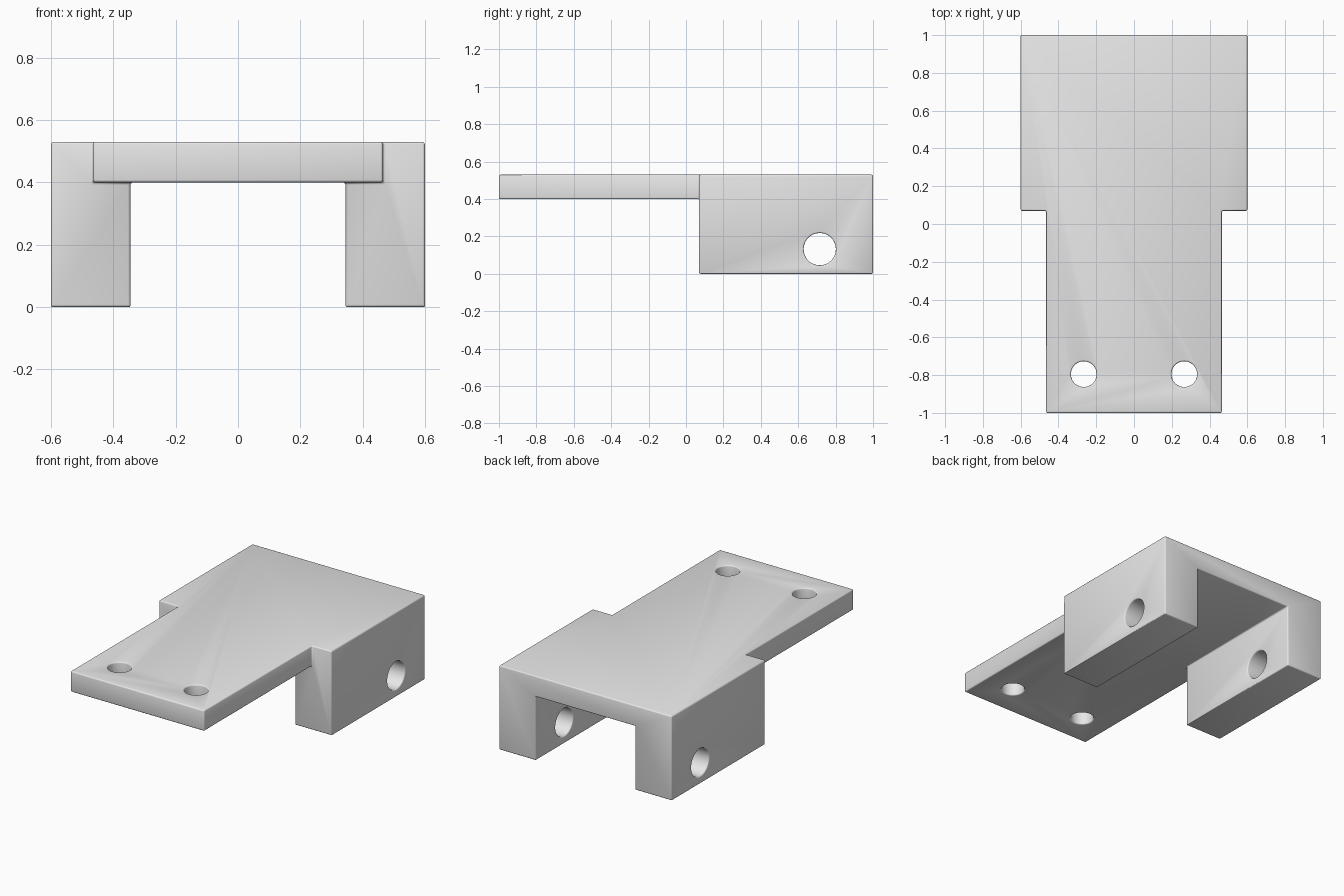
import bpy
import bmesh
from math import radians
from itertools import product

cube = bpy.data.objects.get("Cube")
if cube:
    bpy.data.objects.remove(cube, do_unlink=True)

grey = bpy.data.materials.new("light_grey")
grey.use_nodes = True
grey.diffuse_color = (0.8, 0.8, 0.8, 1)
grey.node_tree.nodes["Principled BSDF"].inputs["Base Color"].default_value = (0.8, 0.8, 0.8, 1)

# Main dimensions
HALF_BODY, HALF_TONGUE, HALF_CHANNEL = 0.6, 0.465, 0.345
STEP_Y, PLATE_Z, TOP_Z = 0.07, 0.4, 0.53
XS = [-HALF_BODY, -HALF_TONGUE, -HALF_CHANNEL, HALF_CHANNEL, HALF_TONGUE, HALF_BODY]
YS = [-1, STEP_Y, 1]
ZS = [0, PLATE_Z, TOP_Z]


def filled(i, j, k):
    """True where the bracket has material in this block of the layout."""
    if not (0 <= i < 5 and 0 <= j < 2 and 0 <= k < 2):
        return False
    x = abs(XS[i] + XS[i + 1]) / 2
    if j == 0:
        return k == 1 and x < HALF_TONGUE
    return k == 1 or x > HALF_CHANNEL


# Bracket: thin tongue in front, channel with two legs behind
bm = bmesh.new()
for cell in product(range(5), range(2), range(2)):
    if not filled(*cell):
        continue
    for axis, side in product(range(3), (0, 1)):
        near = list(cell)
        near[axis] += 2 * side - 1
        if filled(*near):
            continue
        u, v = (axis + 1) % 3, (axis + 2) % 3
        ring = []
        for du, dv in ((0, 0), (1, 0), (1, 1), (0, 1)):
            p = list(cell)
            p[axis] += side
            p[u] += du
            p[v] += dv
            ring.append(bm.verts.new((XS[p[0]], YS[p[1]], ZS[p[2]])))
        bm.faces.new(ring if side else ring[::-1])
bmesh.ops.remove_doubles(bm, verts=bm.verts, dist=0.0001)
bmesh.ops.dissolve_limit(bm, angle_limit=radians(1), verts=bm.verts, edges=bm.edges)
mesh = bpy.data.meshes.new("bracket")
bm.to_mesh(mesh)
bm.free()
bracket = bpy.data.objects.new("bracket", mesh)
bpy.context.collection.objects.link(bracket)
mesh.materials.append(grey)


def drill(name, location, radius, depth, rotation=(0, 0, 0)):
    bpy.ops.mesh.primitive_cylinder_add(vertices=48, radius=radius, depth=depth,
                                        location=location, rotation=rotation)
    cutter = bpy.context.object
    cutter.name = name
    cutter.data.materials.append(grey)
    cutter.hide_render = True
    cutter.hide_set(True)
    cutter.display_type = 'WIRE'
    mod = bracket.modifiers.new(name, 'BOOLEAN')
    mod.operation = 'DIFFERENCE'
    mod.solver = 'EXACT'
    mod.object = cutter
    return cutter


# Two screw holes in the tongue and a pin hole through both legs
cutters = [drill("screw_hole_" + n, (x, -0.795, 0.465), 0.068, 0.4)
           for n, x in (("left", 0.266), ("right", -0.266))]
cutters.append(drill("pin_hole", (0, 0.715, 0.132), 0.086, 1.6, (0, radians(90), 0)))

# Softened edges
bevel = bracket.modifiers.new("soft_edges", 'BEVEL')
bevel.width = 0.008
bevel.segments = 3
bevel.limit_method = 'ANGLE'
bevel.angle_limit = radians(40)
bevel.use_clamp_overlap = False

# Bake the modifiers, remove the cutters, and shade
bpy.context.view_layer.update()
graph = bpy.context.evaluated_depsgraph_get()
final = bpy.data.meshes.new_from_object(bracket.evaluated_get(graph))
bracket.modifiers.clear()
bracket.data = final
for c in cutters:
    bpy.data.objects.remove(c, do_unlink=True)
bpy.ops.object.select_all(action='DESELECT')
bracket.select_set(True)
bpy.context.view_layer.objects.active = bracket
bpy.ops.object.shade_smooth_by_angle(angle=radians(35))
